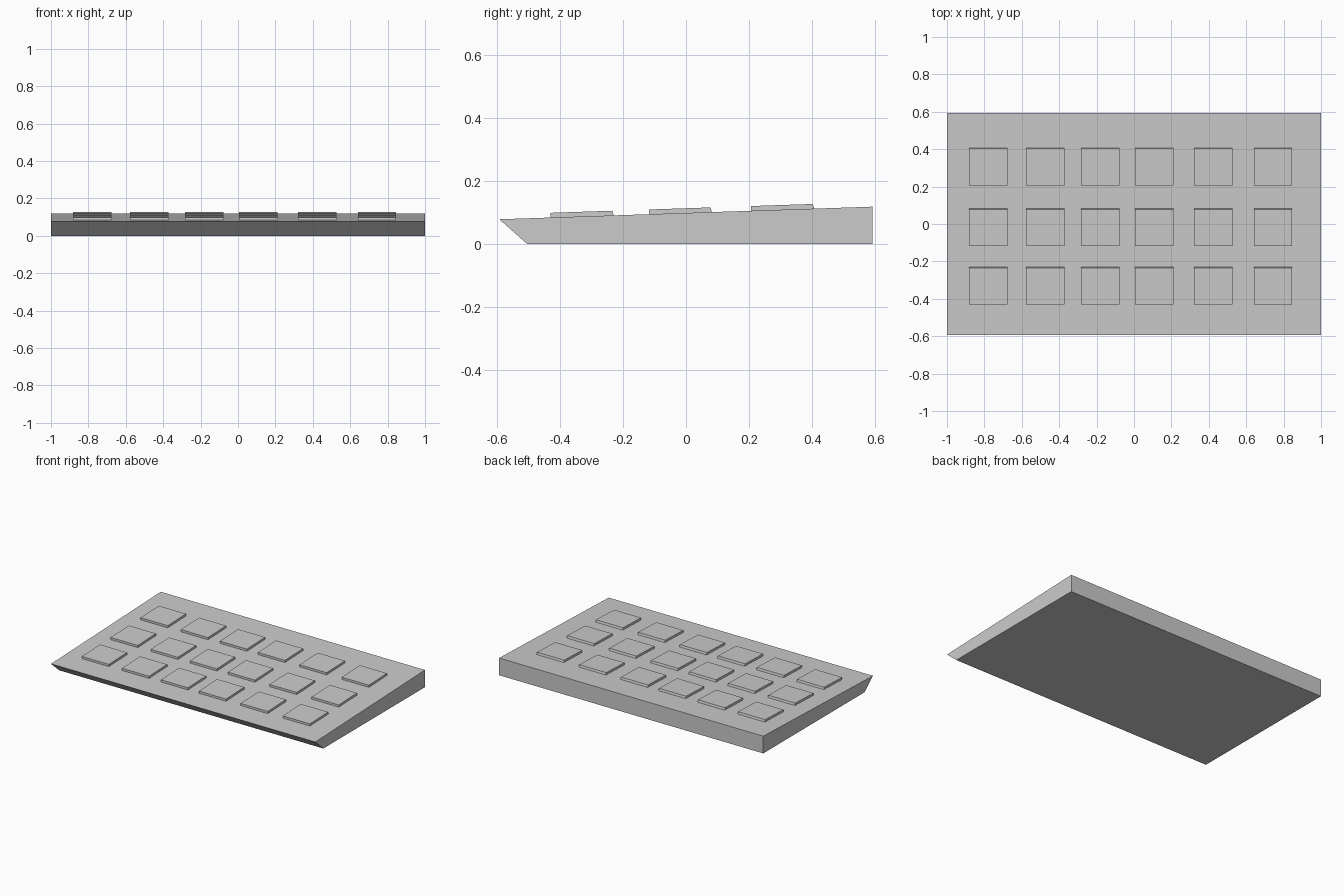
import bpy, bmesh

if "Cube" in bpy.data.objects:
    bpy.data.objects.remove(bpy.data.objects["Cube"])

FRONT_Y, BACK_Y = -0.593, 0.593
FRONT_Z, BACK_Z = 0.078, 0.118


def deck_z(y):
    return FRONT_Z + (BACK_Z - FRONT_Z) * (y - FRONT_Y) / (BACK_Y - FRONT_Y)


def extrude_profile(name, profile, x0, x1):
    """Solid made from a y-z profile swept from x0 to x1."""
    bm = bmesh.new()
    face = bm.faces.new([bm.verts.new((x0, y, z)) for y, z in profile])
    swept = bmesh.ops.extrude_face_region(bm, geom=[face])["geom"]
    verts = [v for v in swept if isinstance(v, bmesh.types.BMVert)]
    bmesh.ops.translate(bm, verts=verts, vec=(x1 - x0, 0, 0))
    bmesh.ops.recalc_face_normals(bm, faces=bm.faces)
    mesh = bpy.data.meshes.new(name)
    bm.to_mesh(mesh)
    bm.free()
    obj = bpy.data.objects.new(name, mesh)
    bpy.context.collection.objects.link(obj)
    return obj


# Wedge body with undercut front edge
extrude_profile("panel_body", [(FRONT_Y, FRONT_Z), (-0.505, 0), (BACK_Y, 0),
                               (BACK_Y, BACK_Z)], -1, 1)

# Square keys lying on the sloped deck, back edge leaning slightly
KEY_W, KEY_D, KEY_H = 0.205, 0.2, 0.015
for r, y0 in enumerate((-0.43, -0.118, 0.207)):
    y1 = y0 + KEY_D
    yt = y1 - 0.004
    profile = [(y0, deck_z(y0)), (y1, deck_z(y1)),
               (yt, deck_z(yt) + KEY_H), (y0, deck_z(y0) + KEY_H)]
    for c, x in enumerate((-0.779, -0.475, -0.18, 0.108, 0.424, 0.743)):
        extrude_profile(f"key_{r + 1}_{c + 1}", profile,
                        x - KEY_W / 2, x + KEY_W / 2)
